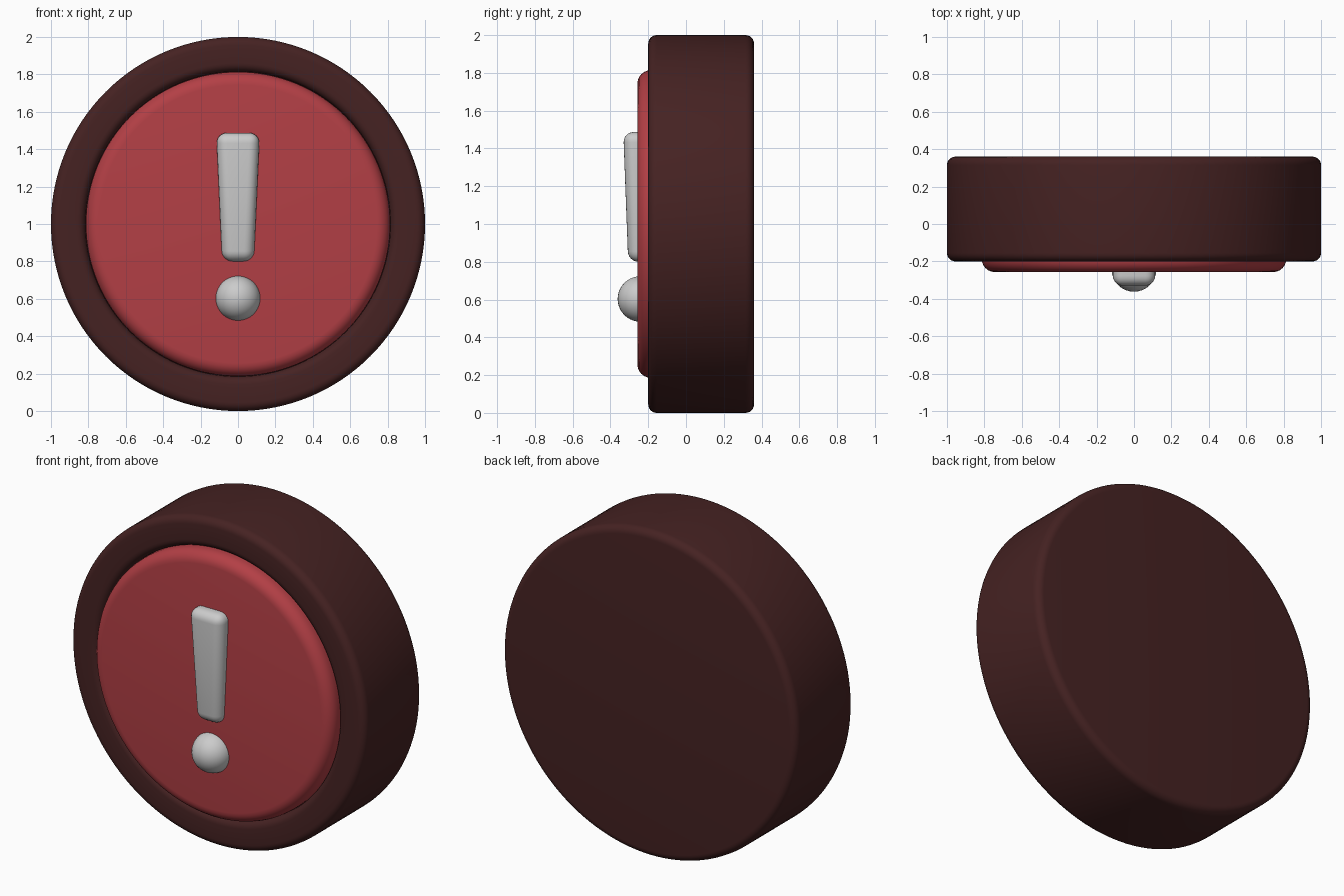
import bpy, bmesh, math
from mathutils import Vector

if "Cube" in bpy.data.objects:
    bpy.data.objects.remove(bpy.data.objects["Cube"])

CENTER_Z = 1.0


def material(name, rgb):
    m = bpy.data.materials.new(name)
    m.diffuse_color = (*rgb, 1)
    m.use_nodes = True
    m.node_tree.nodes["Principled BSDF"].inputs["Base Color"].default_value = m.diffuse_color
    return m


def finish(name, bm, mat=None, angle=35):
    bmesh.ops.recalc_face_normals(bm, faces=bm.faces)
    me = bpy.data.meshes.new(name)
    bm.to_mesh(me)
    bm.free()
    ob = bpy.data.objects.new(name, me)
    bpy.context.collection.objects.link(ob)
    if mat:
        me.materials.append(mat)
    bpy.ops.object.select_all(action='DESELECT')
    ob.select_set(True)
    bpy.context.view_layer.objects.active = ob
    bpy.ops.object.shade_smooth_by_angle(angle=math.radians(angle))
    return ob


def arc(r, y, radius, a0, a1, steps=6):
    """Rounded corner in the (radius, y) profile plane."""
    return [(r + radius * math.cos(math.radians(a0 + (a1 - a0) * i / steps)),
             y + radius * math.sin(math.radians(a0 + (a1 - a0) * i / steps)))
            for i in range(steps + 1)]


def lathe(name, profile, mat, steps=128):
    """Spin a (radius, y) profile around the front-to-back axis."""
    bm = bmesh.new()
    vs = [bm.verts.new((r, y, CENTER_Z)) for r, y in profile]
    es = [bm.edges.new(p) for p in zip(vs, vs[1:])]
    bmesh.ops.spin(bm, geom=vs + es, cent=(0, 0, CENTER_Z), axis=(0, 1, 0),
                   angle=math.tau, steps=steps, use_duplicate=False)
    bmesh.ops.remove_doubles(bm, verts=bm.verts, dist=1e-4)
    return finish(name, bm, mat)


dark = material("dark_maroon", (0.06, 0.016, 0.016))
red = material("red", (0.45, 0.05, 0.06))

# Housing: thick round drum with rounded rims and a shallow front recess
B = 0.045
lathe("housing",
      [(0, 0.36)] + arc(1 - B, 0.36 - B, B, 90, 0)
      + arc(1 - B, -0.2 + B, B, 0, -90)
      + arc(0.815 + B, -0.2 + B, B, -90, -180)
      + [(0.815, -0.14), (0, -0.14)], dark)

# Face disc: slightly proud of the housing with a soft edge
D = 0.07
lathe("face_disc",
      [(0, -0.14), (0.814, -0.14)]
      + arc(0.814 - D, -0.257 + D, D, 0, -90) + [(0, -0.257)], red)

# Marker bar: tapered, rounded block
bm = bmesh.new()
bmesh.ops.create_cube(bm, size=2)
for v in bm.verts:
    top = v.co.z > 0
    hx, hy = (0.116, 0.09) if top else (0.085, 0.064)
    v.co = Vector((v.co.x * hx, -0.242 + v.co.y * hy, 1.487 if top else 0.8))
bmesh.ops.bevel(bm, geom=bm.edges[:], offset=0.055, segments=6, profile=0.5,
                affect='EDGES', clamp_overlap=True)
finish("marker_bar", bm)

# Marker dot: ball half sunk in the disc
bm = bmesh.new()
bmesh.ops.create_uvsphere(bm, u_segments=32, v_segments=20, radius=0.12)
bmesh.ops.translate(bm, verts=bm.verts, vec=(0, -0.242, 0.603))
finish("marker_dot", bm)
